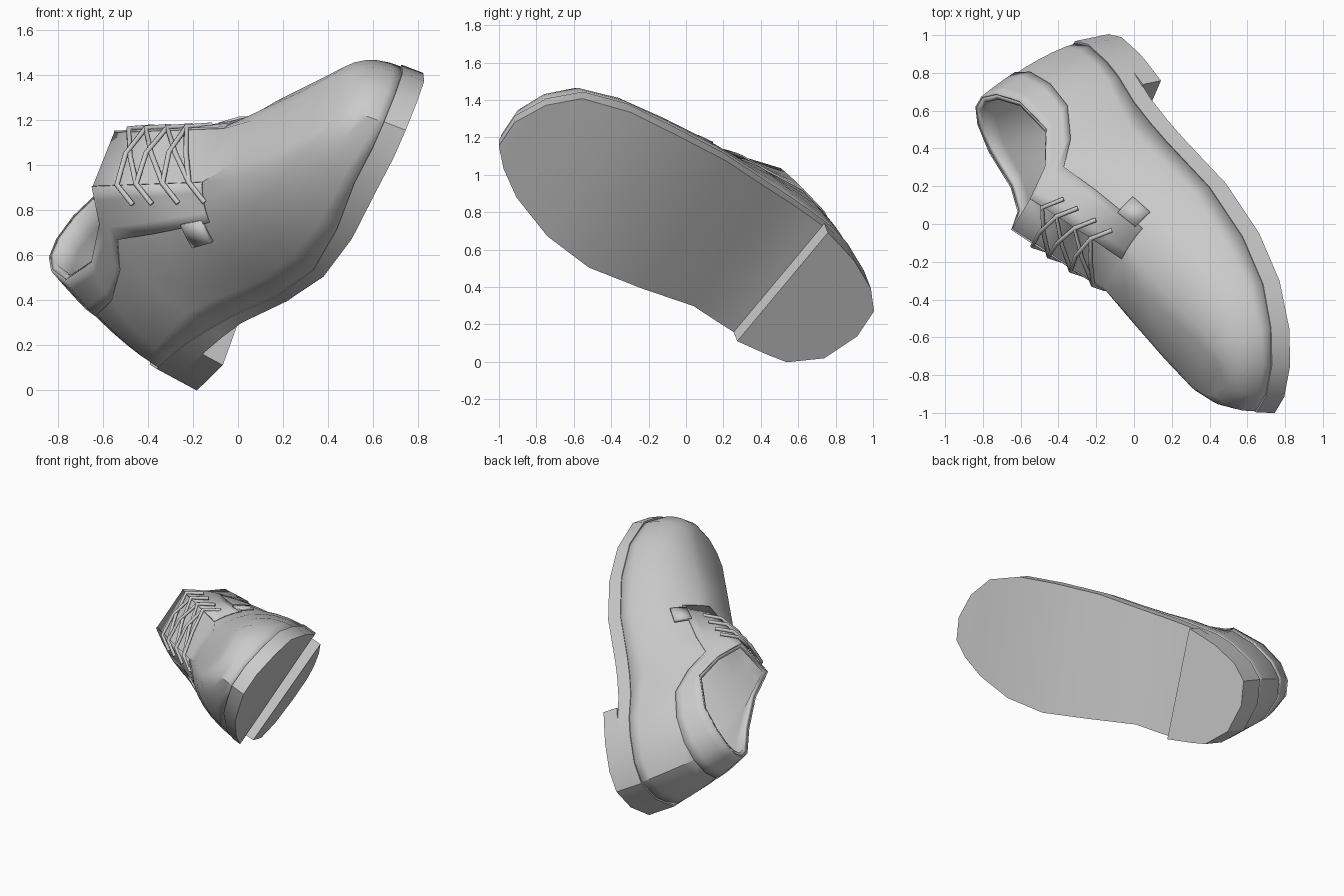
import bpy, bmesh
from mathutils import Vector, Matrix

if "Cube" in bpy.data.objects:
    bpy.data.objects.remove(bpy.data.objects["Cube"])

# Shoe frame: x across, y toe to heel, z up, tipped onto its side
TILT = Matrix(((0.315, -0.389, -0.866), (0.526, 0.831, -0.182), (0.790, -0.398, 0.466))).to_4x4()
MID = 0.65

grey = bpy.data.materials.new("light grey")
grey.use_nodes = True
grey.diffuse_color = (0.6, 0.6, 0.6, 1)
grey.node_tree.nodes["Principled BSDF"].inputs["Base Color"].default_value = grey.diffuse_color

# Stations: y, inner x, outer x, underside z, welt thickness on the inner side
SOLE = [(-1.58, .62, .78, .075, .1), (-1.49, .52, .95, .06, .1), (-1.34, .41, 1.08, .045, .1),
        (-1.08, .30, 1.14, .01, .08), (-.78, .245, 1.14, 0, .055), (-.44, .253, 1.115, .04, .05),
        (-.09, .262, 1.045, .118, .055), (.05, .235, 1.02, .145, .07), (.21, .21, .99, .165, .09),
        (.40, .215, .955, .165, .1), (.52, .224, .91, .165, .1), (.69, .336, .81, .165, .1),
        (.78, .53, .70, .165, .1)]
# Matching top edge of the upper: y, centre x, half width, z, squareness
TOP = [(-1.40, .70, .07, .37, .76), (-1.36, .70, .13, .385, .8), (-1.26, .69, .16, .42, .8),
       (-1.05, .66, .14, .485, .8), (-.80, MID, .12, .575, .8), (-.59, MID, .15, .63, .75),
       (-.33, MID, .15, .83, .65), (-.13, MID, .15, .985, .6), (0, MID, .22, .86, .55),
       (.19, .64, .29, .79, .5), (.42, .60, .25, .82, .42), (.545, .59, .15, .865, .38),
       (.60, .58, .05, .885, .4)]
N = len(SOLE)
TONGUE = 7


def finish(obj, angle=0.5):
    obj.data.materials.append(grey)
    obj.matrix_world = TILT
    bpy.ops.object.select_all(action='DESELECT')
    obj.select_set(True)
    bpy.context.view_layer.objects.active = obj
    bpy.ops.object.shade_smooth_by_angle(angle=angle)
    return obj


def loft(name, rings, closed=True, bottom=0, top=0):
    """Skin a stack of rings; bottom and top count the strips that span an end ring."""
    bm = bmesh.new()
    rows = [[bm.verts.new(p) for p in ring] for ring in rings]
    n = len(rows[0])
    for a, b in zip(rows, rows[1:]):
        for i in range(n if closed else n - 1):
            j = (i + 1) % n
            bm.faces.new((a[i], a[j], b[j], b[i]))
    for r, strips in ((rows[0], bottom), (rows[-1], top)):
        for i in range(strips):
            bm.faces.new((r[i], r[i + 1], r[n - 2 - i], r[n - 1 - i]))
    bmesh.ops.recalc_face_normals(bm, faces=bm.faces)
    mesh = bpy.data.meshes.new(name)
    bm.to_mesh(mesh)
    bm.free()
    obj = bpy.data.objects.new(name, mesh)
    bpy.context.collection.objects.link(obj)
    return obj


def thicken(obj, amount, offset):
    mod = obj.modifiers.new("thickness", 'SOLIDIFY')
    mod.thickness, mod.offset = amount, offset


def welt(side, k, share=1.0):
    """Point on the sole wall, from the underside (0) to the welt (1); the toe tapers in."""
    s = SOLE[k]
    y = s[0] + (.025 * share if k < 3 else 0)
    return Vector((s[side], y, s[3] + share * (s[4] if side == 1 else .1)))


def ring(point, first=0):
    """Loop up the inner side and back down the outer side."""
    rows = range(first, N)
    return [point(1, r) for r in rows] + [point(2, r) for r in reversed(rows)]


def surface(side, row, t):
    """Point on the upper: side 1 inner, 2 outer; t from welt to top."""
    i = min(int(row), N - 2)
    points = []
    for k in (i, i + 1):
        ty, cx, w, tz, square = TOP[k]
        base = welt(side, k, .93)
        base.x = MID + (base.x - MID) * .99
        base.y = -.4 + (base.y + .4) * .99
        top = Vector((cx + (w if side == 2 else -w), ty, tz))
        ctrl = base.lerp(top, .1)
        ctrl.z = base.z + (top.z - base.z) * square
        points.append(base * (1 - t) ** 2 + ctrl * 2 * t * (1 - t) + top * t * t)
    return points[0].lerp(points[1], row - i)


def upper_ring(t, first=0):
    return ring(lambda side, r: surface(side, r, t), first)


def heel_ring(lift):
    """Heel outline with a breast that slants back towards the outer side."""
    def point(side, k):
        x, y = SOLE[k][side], SOLE[k][0]
        return Vector((x, y + (.09 if side == 2 and k == 8 else 0), lift))
    return ring(point, 8)


# Sole and heel block
finish(loft("sole", [ring(lambda s, k: welt(s, k, 0)), ring(welt)], bottom=N - 1, top=N - 1))
finish(loft("heel", [heel_ring(.06), heel_ring(.17)], bottom=N - 9, top=N - 9))

# Hollow upper with the vamp closed and the collar open
upper = loft("upper", [upper_ring(i / 7) for i in range(8)], top=TONGUE)
thicken(upper, .03, -1)
finish(upper, .6)

# Raised quarter panel around the ankle and its stitched tabs
panel = loft("quarter_panel", [upper_ring(t, 5) for t in (.68, .76, .84, .92, 1)], closed=False)
thicken(panel, .009, 1)
finish(panel, .6)
for side, label in ((1, "inner"), (2, "outer")):
    patch = [[surface(side, r, t) for r in (5.1, 5.28, 5.46)] for t in (.53, .62, .71)]
    tab = loft(label + "_tab", patch, closed=False)
    # Face the tab away from the foot before thickening
    if (tab.data.polygons[0].normal.x > 0) != (side == 2):
        tab.data.flip_normals()
    thicken(tab, .02, 1)
    finish(tab)


# Crossed laces over the instep
def lace(name, y_in, y_out, lift):
    def at(x, y, dz):
        return Vector((x, y, .985 + .78 * (y + .13) + dz))
    pts = [at(.43, y_in - .01, -.07), at(.49, y_in, .02), at(MID, (y_in + y_out) / 2, lift),
           at(.81, y_out, .015), at(.875, y_out - .01, -.08)]
    curve = bpy.data.curves.new(name, 'CURVE')
    curve.dimensions = '3D'
    curve.bevel_depth = .012
    curve.bevel_resolution = 1
    curve.use_fill_caps = True
    line = curve.splines.new('POLY')
    line.points.add(len(pts) - 1)
    for p, co in zip(line.points, pts):
        p.co = (*co, 1)
    obj = bpy.data.objects.new(name, curve)
    bpy.context.collection.objects.link(obj)
    curve.materials.append(grey)
    obj.matrix_world = TILT


inner_holes = [-.25, -.33, -.44, -.55]
outer_holes = [-.20, -.27, -.36, -.44]
for i in range(3):
    lace(f"lace_up_{i}", inner_holes[i + 1], outer_holes[i], .03)
    lace(f"lace_down_{i}", inner_holes[i], outer_holes[i + 1], .045)
lace("lace_bottom", inner_holes[-1], outer_holes[-1], .025)
